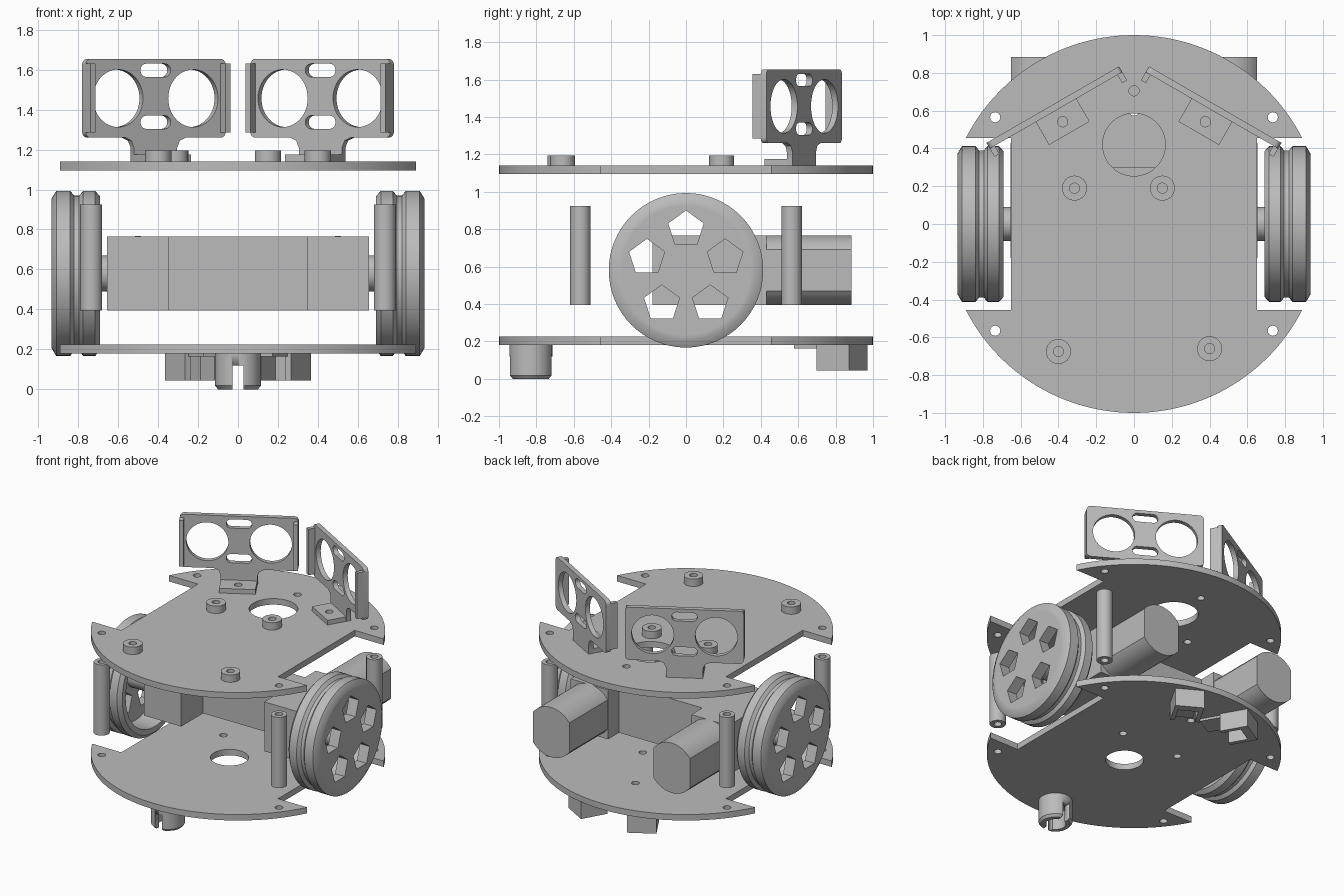
import bpy
import bmesh
from math import cos, sin, pi, radians, sqrt
from mathutils import Matrix, Vector

if "Cube" in bpy.data.objects:
    bpy.data.objects.remove(bpy.data.objects["Cube"], do_unlink=True)

grey = bpy.data.materials.new("plain_grey")
grey.use_nodes = True
COLOR = (0.5, 0.5, 0.5, 1)
grey.diffuse_color = COLOR
grey.node_tree.nodes["Principled BSDF"].inputs["Base Color"].default_value = COLOR


def add_object(name, mesh, matrix=Matrix()):
    mesh.materials.clear()
    mesh.materials.append(grey)
    mesh.transform(matrix)
    if matrix.determinant() < 0:
        mesh.flip_normals()
    obj = bpy.data.objects.new(name, mesh)
    bpy.context.collection.objects.link(obj)
    bpy.ops.object.select_all(action='DESELECT')
    obj.select_set(True)
    bpy.context.view_layer.objects.active = obj
    bpy.ops.object.shade_smooth_by_angle(angle=radians(32))
    return obj


def arc(x, y, r, start=0, end=360, n=32):
    """Points on an arc; a full turn leaves out the repeated last point."""
    steps = n if end - start == 360 else n - 1
    angles = [radians(start + (end - start) * i / steps) for i in range(n)]
    return [(x + r * cos(a), y + r * sin(a)) for a in angles]


def rounded(x, y, w, h, r):
    """Rounded rectangle outline."""
    pts = []
    for i, (sx, sy) in enumerate([(1, 1), (-1, 1), (-1, -1), (1, -1)]):
        pts += arc(x + sx * (w / 2 - r), y + sy * (h / 2 - r), r, 90 * i, 90 * i + 90, 8)
    return pts


def slab(name, loops, z0, z1, matrix=Matrix()):
    """Extrude an outline with holes between two heights."""
    curve = bpy.data.curves.new(name, 'CURVE')
    curve.dimensions = '2D'
    curve.fill_mode = 'BOTH'
    curve.extrude = (z1 - z0) / 2
    for pts in loops:
        spline = curve.splines.new('POLY')
        spline.points.add(len(pts) - 1)
        for p, (x, y) in zip(spline.points, pts):
            p.co = (x, y, 0, 1)
        spline.use_cyclic_u = True
    temp = bpy.data.objects.new(name + "_outline", curve)
    bpy.context.collection.objects.link(temp)
    graph = bpy.context.evaluated_depsgraph_get()
    mesh = bpy.data.meshes.new_from_object(temp.evaluated_get(graph))
    bpy.data.objects.remove(temp)
    bm = bmesh.new()
    bm.from_mesh(mesh)
    bmesh.ops.remove_doubles(bm, verts=bm.verts, dist=1e-5)
    bmesh.ops.recalc_face_normals(bm, faces=bm.faces)
    bm.to_mesh(mesh)
    bm.free()
    return add_object(name, mesh, matrix @ Matrix.Translation((0, 0, (z0 + z1) / 2)))


def box(name, lo, hi, matrix=Matrix()):
    bm = bmesh.new()
    bmesh.ops.create_cube(bm, size=1)
    lo, hi = Vector(lo), Vector(hi)
    for v in bm.verts:
        v.co = Vector(a * b for a, b in zip(v.co, hi - lo)) + (lo + hi) / 2
    mesh = bpy.data.meshes.new(name)
    bm.to_mesh(mesh)
    bm.free()
    return add_object(name, mesh, matrix)


def lathe(name, profile, matrix=Matrix(), n=64):
    """Turn a closed (radius, height) profile about z."""
    bm = bmesh.new()
    rings = [[bm.verts.new((r * cos(2 * pi * i / n), r * sin(2 * pi * i / n), z))
              for i in range(n)] for r, z in profile]
    for a, b in zip(rings, rings[1:] + rings[:1]):
        for i in range(n):
            j = (i + 1) % n
            bm.faces.new((a[i], a[j], b[j], b[i]))
    bmesh.ops.recalc_face_normals(bm, faces=bm.faces)
    mesh = bpy.data.meshes.new(name)
    bm.to_mesh(mesh)
    bm.free()
    return add_object(name, mesh, matrix)


# Round deck plates with wheel notches
deck = arc(0, 0, 1, 207, 333, 64) + [(0.65, -0.455), (0.65, 0.455)]
deck += arc(0, 0, 1, 27, 153, 64) + [(-0.65, 0.455), (-0.65, -0.455)]
corners = [(sx * 0.735, sy * 0.565) for sx in (-1, 1) for sy in (-1, 1)]
corner_holes = [arc(x, y, 0.027, n=16) for x, y in corners]
spacers = [(-0.315, 0.19), (0.15, 0.19), (-0.4, -0.675), (0.4, -0.66)]
top_holes = [arc(x, y, 0.027, n=16) for x, y in spacers + [(0, 0.705)]]
low_holes = [arc(x, y, 0.027, n=16) for x, y in [(-0.24, 0.17), (0.24, 0.17), (0, 0.6)]]
slab("upper_deck", [deck, arc(0, 0.42, 0.166, n=48)] + corner_holes + top_holes, 1.095, 1.14)
slab("lower_deck", [deck, arc(0, -0.1, 0.13, n=48)] + corner_holes + low_holes, 0.18, 0.225)

# Spacers on the upper deck and corner posts
for x, y in spacers:
    slab("deck_spacer", [arc(x, y, 0.066), arc(x, y, 0.027, n=16)], 1.14, 1.195)
for x, y in corners:
    slab("corner_post", [arc(x, y, 0.055), arc(x, y, 0.027, n=16)], 0.395, 0.925)

# Rear caster: slotted cup
cup = lathe("caster_cup", [(0.07, 0), (0.1, 0), (0.115, 0.018), (0.115, 0.18),
                           (0.001, 0.18), (0.001, 0.13), (0.07, 0.13)],
            Matrix.Translation((0, -0.83, 0)))
cutter = box("caster_slot_cutter", (-0.027, -1, -0.1), (0.027, -0.6, 0.12))
cut = cup.modifiers.new("slot", 'BOOLEAN')
cut.operation = 'DIFFERENCE'
cut.object = cutter
cut.solver = 'EXACT'
cup_mesh = bpy.data.meshes.new_from_object(
    cup.evaluated_get(bpy.context.evaluated_depsgraph_get()))
cup.modifiers.clear()
cup.data = cup_mesh
bpy.data.objects.remove(cutter)

# Block joining the two gearboxes
box("gearbox_bridge", (-0.345, 0.08, 0.395), (0.345, 0.3, 0.765))

MID_Z = 0.58
for side, s in (("left", 1), ("right", -1)):
    mirror = Matrix.Diagonal((s, 1, 1, 1))

    # Gearbox, and motor can with flat sides
    box(side + "_gearbox", (0.345, -0.18, 0.395), (0.655, 0.43, 0.765), mirror)
    half = 36
    can = arc(0, 0, 0.187, half, 180 - half, 20) + arc(0, 0, 0.187, 180 + half, 360 - half, 20)
    along_y = Matrix.Translation((0.5, 0, MID_Z)) @ Matrix.Rotation(pi / 2, 4, 'X')
    slab(side + "_motor", [can], -0.885, -0.43, mirror @ along_y)

    # Wheel: grooved tyre, face with five pentagon windows, axle hub
    along_x = mirror @ Matrix.Translation((0, 0, MID_Z)) @ Matrix(
        ((0, 0, 1, 0), (1, 0, 0, 0), (0, 1, 0, 0), (0, 0, 0, 1)))
    lathe(side + "_tyre", [(0.345, 0.69), (0.385, 0.69), (0.413, 0.715), (0.413, 0.775),
                           (0.39, 0.795), (0.39, 0.82), (0.413, 0.84), (0.413, 0.91),
                           (0.372, 0.935), (0.345, 0.935)], along_x)
    windows = []
    for k in range(5):
        a = radians(90 + 72 * k)
        windows.append(arc(0.22 * cos(a), 0.22 * sin(a), 0.1, 90, 450, 5))
    slab(side + "_wheel_face", [arc(0, 0, 0.345, n=64)] + windows, 0.855, 0.935, along_x)
    slab(side + "_axle", [arc(0, 0, 0.09)], 0.655, 0.856, along_x)

    # Angled sensor bracket: local x along the plate, local y outward
    place = mirror @ Matrix.Translation((0.43, 0.632, 0)) @ Matrix.Rotation(radians(-30), 4, 'Z')
    upright = place @ Matrix.Rotation(pi / 2, 4, 'X')
    neck = [(0.175, 1.26), (0.14, 1.245), (0.125, 1.21), (0.125, 1.14)]
    body = rounded(0, 1.457, 0.81, 0.395, 0.03)
    body = body[:24] + [(-x, z) for x, z in neck] + neck[::-1] + body[24:]
    eyes = [arc(x, 1.457, 0.144, n=48) for x in (-0.217, 0.217)]
    slots = [rounded(0, z, 0.175, 0.066, 0.0329) for z in (1.337, 1.597)]
    slab(side + "_bracket_plate", [body] + eyes + slots, 0, 0.035, upright)
    for e in (-1, 1):
        x0, x1 = sorted((e * 0.405, e * 0.375))
        box(side + "_bracket_flange", (x0, -0.085, 1.285), (x1, -0.03, 1.63), place)
    foot = [(-0.124, -0.175), (0.124, -0.175), (0.124, 0), (-0.124, 0)]
    slab(side + "_bracket_foot", [foot, arc(0, -0.105, 0.027, n=16)], 1.14, 1.175, place)

    # Floor sensor under the lower deck: box with an open pocket and a tab
    under = mirror @ Matrix.Translation((0.228, 0.835, 0)) @ Matrix.Rotation(radians(-30), 4, 'Z')
    shell = [(-0.1, -0.1), (-0.07, -0.1), (-0.07, 0.04), (0.07, 0.04),
             (0.07, -0.1), (0.1, -0.1), (0.1, 0.1), (-0.1, 0.1)]
    slab(side + "_floor_sensor", [shell], 0.045, 0.18, under)
    box(side + "_floor_sensor_tab", (-0.08, -0.25, 0.163), (0.08, 0.04, 0.18), under)
